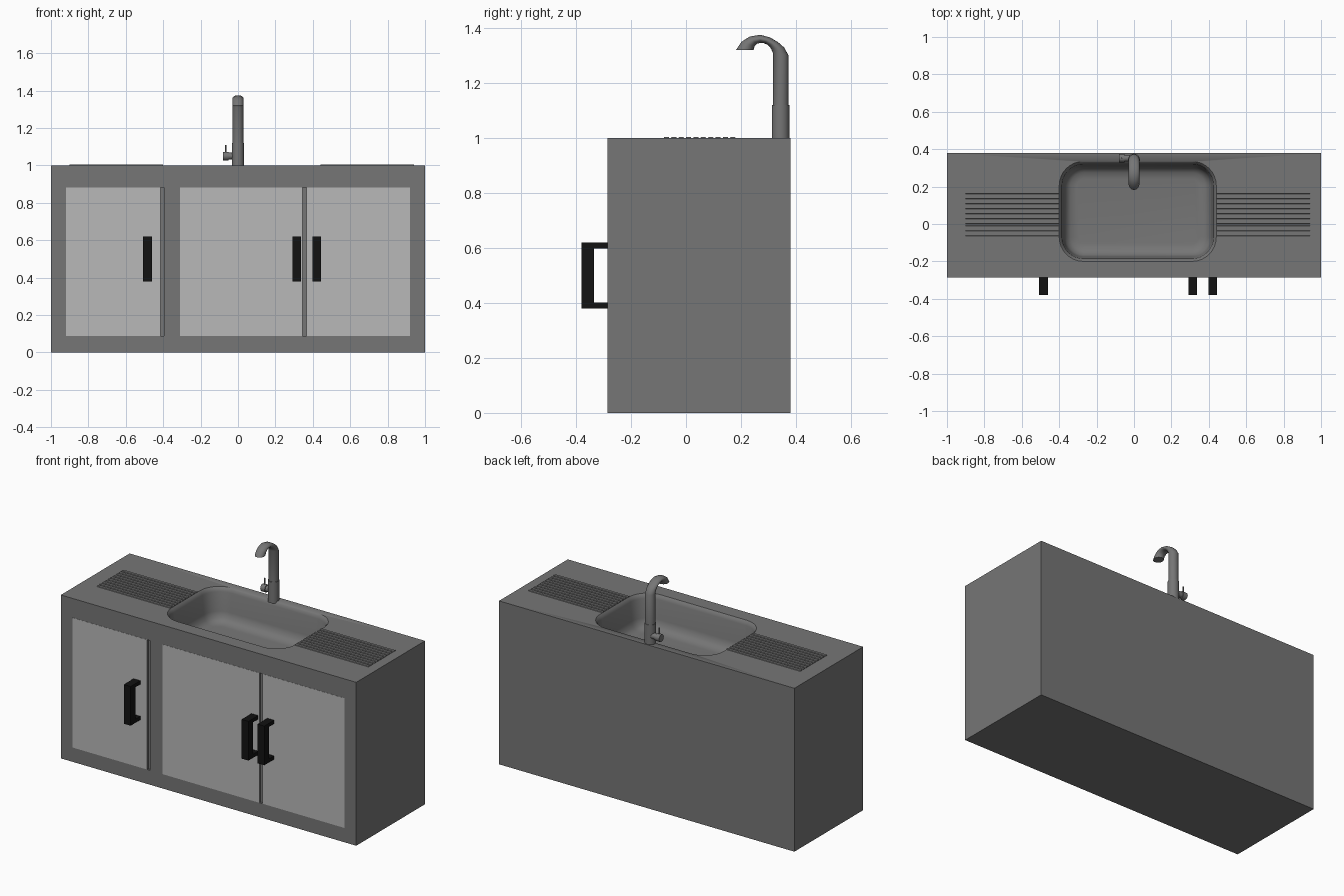
import bpy, bmesh, math
from math import pi, cos, sin

if "Cube" in bpy.data.objects:
    bpy.data.objects.remove(bpy.data.objects["Cube"])


def material(name, v):
    m = bpy.data.materials.new(name)
    m.diffuse_color = (v, v, v, 1)
    m.use_nodes = True
    m.node_tree.nodes["Principled BSDF"].inputs["Base Color"].default_value = m.diffuse_color
    return m


STEEL = material("dark_steel", 0.18)
PANEL = material("light_panel", 0.48)
BLACK = material("black", 0.006)


def finish(name, bm, mat, smooth=None):
    bmesh.ops.recalc_face_normals(bm, faces=bm.faces)
    me = bpy.data.meshes.new(name)
    bm.to_mesh(me)
    bm.free()
    ob = bpy.data.objects.new(name, me)
    bpy.context.collection.objects.link(ob)
    me.materials.append(mat)
    if smooth:
        smooth_by_angle(ob, smooth)
    return ob


def select(ob):
    bpy.ops.object.select_all(action='DESELECT')
    ob.select_set(True)
    bpy.context.view_layer.objects.active = ob


def smooth_by_angle(ob, deg):
    select(ob)
    bpy.ops.object.shade_smooth_by_angle(angle=math.radians(deg))


def add_loft(bm, rings):
    """Skin a stack of closed rings and cap both ends."""
    loops = [[bm.verts.new(p) for p in r] for r in rings]
    for a, b in zip(loops, loops[1:]):
        for i in range(len(a)):
            j = (i + 1) % len(a)
            bm.faces.new((a[i], a[j], b[j], b[i]))
    bm.faces.new(loops[0])
    bm.faces.new(loops[-1])


def loft(name, rings, mat, smooth=None):
    bm = bmesh.new()
    add_loft(bm, rings)
    return finish(name, bm, mat, smooth)


def box(name, x, y, z, mat):
    rings = [[(x[0], y[0], h), (x[1], y[0], h), (x[1], y[1], h), (x[0], y[1], h)] for h in z]
    return loft(name, rings, mat)


def rounded_rect(x0, x1, y0, y1, r, z, n=8):
    pts = []
    for k, (cx, cy) in enumerate([(x1 - r, y1 - r), (x0 + r, y1 - r), (x0 + r, y0 + r), (x1 - r, y0 + r)]):
        for i in range(n + 1):
            a = (k + i / n) * pi / 2
            pts.append((cx + r * cos(a), cy + r * sin(a), z))
    return pts


def cut(ob, cutter):
    cutter.hide_render = True
    mod = ob.modifiers.new("cut", 'BOOLEAN')
    mod.operation = 'DIFFERENCE'
    mod.solver = 'EXACT'
    mod.object = cutter
    select(ob)
    bpy.ops.object.modifier_apply(modifier=mod.name)
    bpy.data.objects.remove(cutter)


# Cabinet with basin and door grooves cut away
FRONT, BACK = -0.285, 0.38
cabinet = box("cabinet", (-1, 1), (FRONT, BACK), (0, 1), STEEL)
basin_profile = [(0, 1.02), (0, 1.0), (0.008, 0.992), (0.015, 0.975), (0.025, 0.86),
                 (0.035, 0.825), (0.06, 0.805), (0.095, 0.80)]
cut(cabinet, loft("basin_cutter",
                  [rounded_rect(-0.4 + d, 0.44 - d, -0.2 + d, 0.335 - d, 0.13 - d, z)
                   for d, z in basin_profile], STEEL))
for x in (-0.405, 0.355):
    cut(cabinet, box("groove_cutter", (x - 0.01, x + 0.01), (FRONT - 0.05, FRONT + 0.012),
                     (0.088, 0.882), STEEL))
smooth_by_angle(cabinet, 45)

# Door panels
for i, x in enumerate([(-0.92, -0.415), (-0.31, 0.345), (0.365, 0.92)]):
    box(f"door_panel_{i + 1}", x, (FRONT - 0.001, FRONT + 0.004), (0.088, 0.882), PANEL)

# C-shaped handles
profile = [(FRONT, 0.38), (-0.38, 0.38), (-0.38, 0.62), (FRONT, 0.62),
           (FRONT, 0.598), (-0.335, 0.598), (-0.335, 0.402), (FRONT, 0.402)]
for i, x in enumerate((-0.484, 0.314, 0.421)):
    loft(f"handle_{i + 1}", [[(x + s, y, z) for y, z in profile] for s in (-0.023, 0.023)], BLACK)

# Ribbed drainboards either side of the basin
for side, x0 in (("left", -0.9), ("right", 0.44)):
    bm = bmesh.new()
    for k in range(10):
        y = -0.071 + k * 0.0268
        section = [(y - 0.011, 0.998), (y - 0.008, 1.004), (y + 0.008, 1.004), (y + 0.011, 0.998)]
        add_loft(bm, [[(x, a, b) for a, b in section] for x in (x0, x0 + 0.5)])
    finish(f"drainboard_{side}", bm, STEEL)


def ring(outer, inner, half_width, n=20):
    """Oval ring in the plane through an outer and an inner point of the y-z outline."""
    cy, cz = (outer[0] + inner[0]) / 2, (outer[1] + inner[1]) / 2
    dy, dz = (outer[0] - inner[0]) / 2, (outer[1] - inner[1]) / 2
    return [(half_width * sin(2 * pi * i / n), cy + dy * cos(2 * pi * i / n), cz + dz * cos(2 * pi * i / n))
            for i in range(n)]


# Tap: base sleeve, column and curved spout
loft("tap_base", [ring((0.376, z), (0.312, z), 0.032) for z in (0.99, 1.12)], STEEL, 40)
outline = [((0.373, 1.11), (0.316, 1.11)), ((0.373, 1.30), (0.316, 1.31)),
           ((0.357, 1.329), (0.309, 1.325)), ((0.335, 1.348), (0.298, 1.338)),
           ((0.305, 1.366), (0.283, 1.345)), ((0.270, 1.375), (0.270, 1.346)),
           ((0.232, 1.369), (0.257, 1.342)), ((0.202, 1.350), (0.249, 1.333)),
           ((0.182, 1.320), (0.246, 1.320))]
loft("tap_spout", [ring(o, i, 0.029) for o, i in outline], STEEL, 50)


def cylinder(name, p, axis, r, length, n=16):
    c = [(r * cos(2 * pi * i / n), r * sin(2 * pi * i / n)) for i in range(n)]
    rings = []
    for t in (0, length):
        rings.append([(p[0] - t, p[1] + a, p[2] + b) if axis == 'x' else (p[0] + a, p[1] + b, p[2] + t)
                      for a, b in c])
    return loft(name, rings, STEEL, 40)


# Side valve and thin lever
cylinder("valve_stem", (0, 0.352, 1.05), 'x', 0.018, 0.055)
cylinder("valve_knob", (-0.05, 0.352, 1.05), 'x', 0.023, 0.03)
cylinder("lever", (-0.066, 0.352, 1.05), 'z', 0.004, 0.06, 8)
